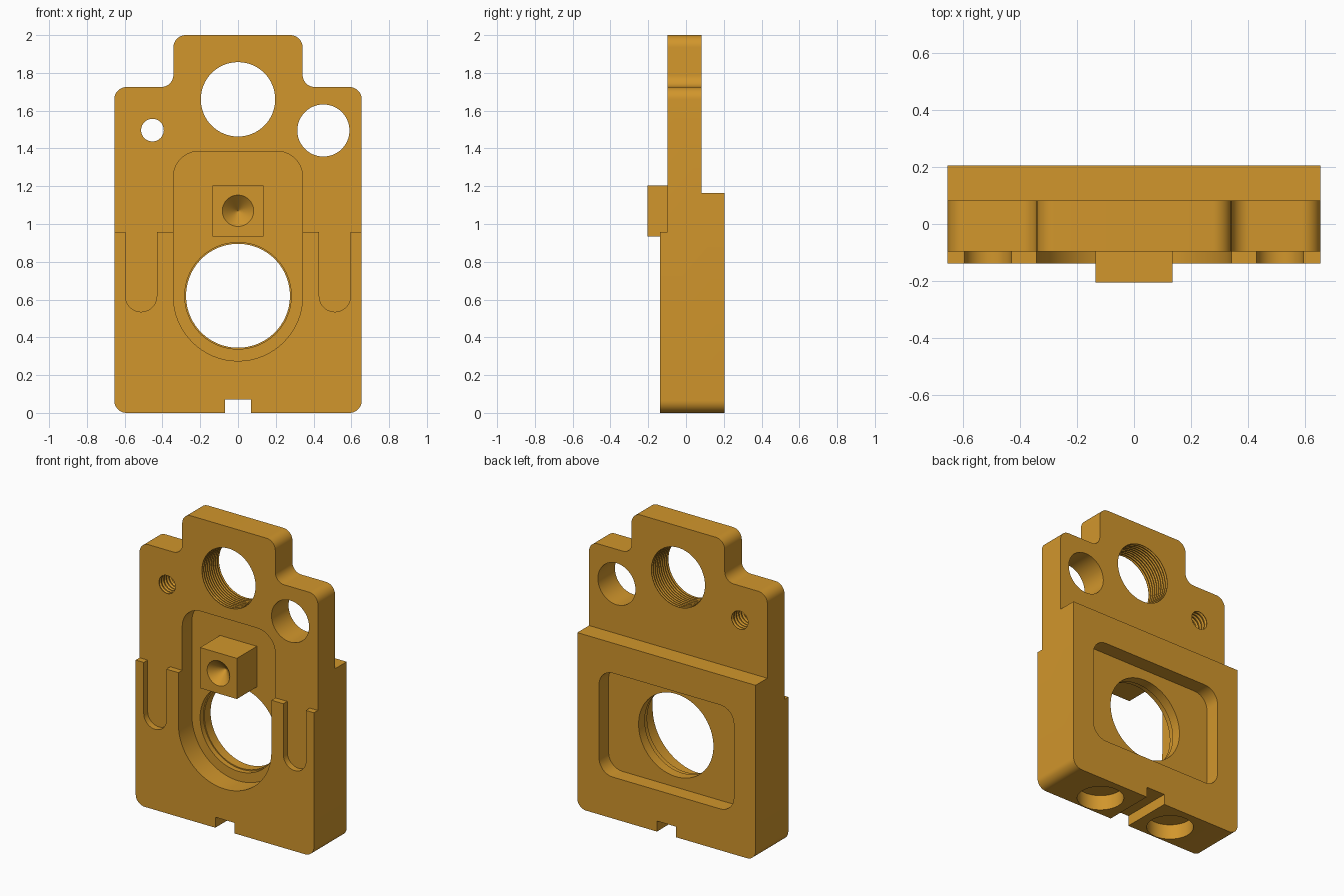
import bpy, bmesh, math
from mathutils import Vector, Matrix

if "Cube" in bpy.data.objects:
    bpy.data.objects.remove(bpy.data.objects["Cube"], do_unlink=True)

amber = bpy.data.materials.new("amber")
amber.use_nodes = True
colour = (0.64, 0.305, 0.025, 1)
amber.diffuse_color = colour
amber.node_tree.nodes["Principled BSDF"].inputs["Base Color"].default_value = colour


def make_object(name, bm):
    bmesh.ops.recalc_face_normals(bm, faces=bm.faces)
    mesh = bpy.data.meshes.new(name)
    bm.to_mesh(mesh)
    bm.free()
    mesh.materials.append(amber)
    obj = bpy.data.objects.new(name, mesh)
    bpy.context.scene.collection.objects.link(obj)
    return obj


def rounded(corners, steps=10):
    """Outline from (x, z, radius) corners, each right-angle corner filleted."""
    points = []
    for i, (x, z, r) in enumerate(corners):
        p = Vector((x, z))
        if r == 0:
            points.append(p)
            continue
        a = (Vector(corners[i - 1][:2]) - p).normalized()
        b = (Vector(corners[(i + 1) % len(corners)][:2]) - p).normalized()
        centre = p + (a + b) * r
        for k in range(steps + 1):
            t = k / steps * math.pi / 2
            points.append(centre - b * r * math.cos(t) - a * r * math.sin(t))
    return points


def lower_arc(cx, cz, r, steps):
    """Half circle running from left to right below its centre."""
    return [(cx + r * math.cos(t), cz + r * math.sin(t))
            for t in (math.pi * (1 + k / steps) for k in range(steps + 1))]


def prism(name, outline, y0, y1):
    """Extrude an x-z outline from y0 to y1."""
    bm = bmesh.new()
    face = bm.faces.new([bm.verts.new((p[0], y0, p[1])) for p in outline])
    ext = bmesh.ops.extrude_face_region(bm, geom=[face])
    verts = [g for g in ext["geom"] if isinstance(g, bmesh.types.BMVert)]
    bmesh.ops.translate(bm, verts=verts, vec=(0, y1 - y0, 0))
    # The extrusion drops the starting face, so close any open end
    edges = [e for e in bm.edges if e.is_boundary]
    if edges:
        bmesh.ops.holes_fill(bm, edges=edges)
    return make_object(name, bm)


def box(name, x0, x1, y0, y1, z0, z1):
    return prism(name, [(x0, z0), (x1, z0), (x1, z1), (x0, z1)], y0, y1)


def turned(name, profile, origin, along_z=False, sides=64):
    """Revolve (radius, distance) pairs around y, or around z."""
    bm = bmesh.new()
    rings = []
    for r, d in profile:
        ring = []
        for k in range(sides):
            t = 2 * math.pi * k / sides
            ring.append(bm.verts.new((r * math.cos(t), d, r * math.sin(t))))
        rings.append(ring)
    for low, high in zip(rings, rings[1:]):
        for k in range(sides):
            n = (k + 1) % sides
            bm.faces.new((low[k], low[n], high[n], high[k]))
    bm.faces.new(rings[0])
    bm.faces.new(rings[-1])
    if along_z:
        bm.transform(Matrix.Rotation(math.pi / 2, 4, "X"))
    bm.transform(Matrix.Translation(origin))
    return make_object(name, bm)


def thread(radius, depth, pitch, y0, y1):
    """Zigzag profile for a tapped hole."""
    profile = [(radius, y0 - 0.03)]
    count = round((y1 - y0) / pitch)
    for i in range(count):
        y = y0 + (i + 0.15) * pitch
        profile += [(radius, y), (radius + depth, y + pitch * 0.35), (radius, y + pitch * 0.7)]
    return profile + [(radius, y1 + 0.03)]


def cut(target, cutter):
    mod = target.modifiers.new("cut", "BOOLEAN")
    mod.operation = "DIFFERENCE"
    mod.solver = "EXACT"
    mod.object = cutter
    bpy.context.view_layer.update()
    result = target.evaluated_get(bpy.context.evaluated_depsgraph_get())
    mesh = bpy.data.meshes.new_from_object(result)
    target.modifiers.clear()
    target.data = mesh
    bpy.data.objects.remove(cutter, do_unlink=True)


# Stepped housing outline with a narrow top tab
W, T, R = 0.655, 0.342, 0.065
FRONT, BACK, PLATE = -0.138, 0.205, -0.097
half = [(W, 0, R), (W, 1.725, R), (T, 1.725, R), (T, 2, R)]
outline = rounded(half + [(-x, z, r) for x, z, r in reversed(half)])
body = prism("housing", outline, FRONT, BACK)

# Thinner upper plate
cut(body, box("front_step", -1, 1, -0.5, PLATE, 0.957, 2.5))
cut(body, box("back_step", -1, 1, 0.082, 0.5, 1.165, 2.5))

# Front pocket with arched bottom
arch = rounded([(T, 0.8, 0), (T, 1.385, 0.135), (-T, 1.385, 0.135), (-T, 0.8, 0)])
arch += lower_arc(0, 0.617, T, 32)
cut(body, prism("front_pocket", arch, -0.4, 0.005))

# Rectangular back pocket
B = 0.495
cut(body, prism("back_pocket", rounded(
    [(-B, 0.275, 0.1), (B, 0.275, 0.1), (B, 0.965, 0.1), (-B, 0.965, 0.1)]), 0.105, 0.5))

# Main bore with a shallow front lip
cut(body, turned("bore", [(0.282, -0.05), (0.282, 0.04), (0.275, 0.04), (0.275, 0.15)],
                 (0, 0, 0.62), sides=96))

# Tapped and plain holes in the upper plate
cut(body, turned("top_thread", thread(0.197, 0.01, 0.02, PLATE, 0.082), (0, 0, 1.66)))
cut(body, turned("small_thread", thread(0.06, 0.008, 0.026, PLATE, 0.082),
                 (-0.453, 0, 1.497), sides=40))
cut(body, turned("side_hole", [(0.138, -0.2), (0.138, 0.2)], (0.452, 0, 1.495)))

for side in (-1, 1):
    # Round-ended slots in the raised front
    cx, r = side * 0.513, 0.083
    slot = [(cx + r, 1.1), (cx - r, 1.1)] + lower_arc(cx, 0.618, r, 20)
    cut(body, prism("slot", slot, -0.4, PLATE))
    # Blind sockets in the underside
    cut(body, turned("socket", [(0.143, 0.1), (0.143, -0.17)], (side * 0.278, 0.012, 0),
                     along_z=True))

# Notch across the underside
cut(body, box("notch", -0.07, 0.07, -0.5, 0.5, -0.1, 0.07))

# Square boss with a conical centre hole
boss = box("drilled_boss", -0.135, 0.135, -0.205, 0.01, 0.935, 1.205)
cut(boss, turned("drill", [(0.166, -0.288), (0.001, -0.123)], (0, 0, 1.07)))

# Smooth curved walls, keep crisp edges
bpy.ops.object.select_all(action="DESELECT")
for obj in (body, boss):
    obj.select_set(True)
bpy.context.view_layer.objects.active = body
bpy.ops.object.shade_smooth_by_angle(angle=math.radians(30))
